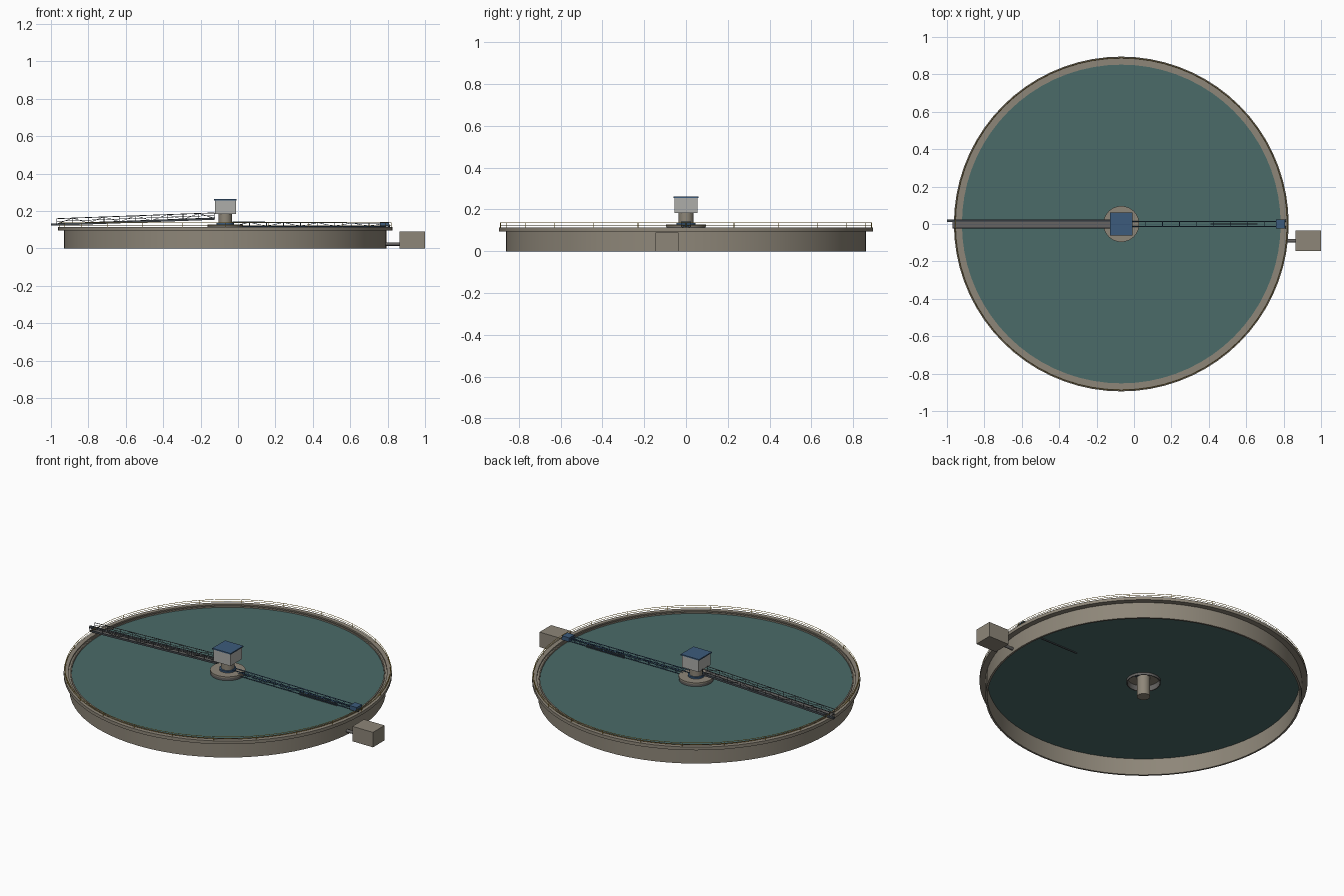
import bpy, bmesh, math
from mathutils import Vector

if "Cube" in bpy.data.objects:
    bpy.data.objects.remove(bpy.data.objects["Cube"])

CX = -0.068   # tank axis


def mat(name, r, g, b):
    m = bpy.data.materials.new(name)
    m.diffuse_color = (r, g, b, 1)
    m.use_nodes = True
    m.node_tree.nodes["Principled BSDF"].inputs["Base Color"].default_value = m.diffuse_color
    return m


CONCRETE = mat("concrete", 0.27, 0.24, 0.19)
WATER = mat("water", 0.07, 0.145, 0.14)
BLUE = mat("machine_blue", 0.045, 0.105, 0.2)
PANEL = mat("cabin_grey", 0.42, 0.42, 0.4)
STEEL = mat("dark_steel", 0.06, 0.07, 0.08)
DECK = mat("deck_grey", 0.13, 0.125, 0.12)
YELLOW = mat("rail_yellow", 0.55, 0.34, 0.03)


def finish(name, bm, m, smooth=False):
    bmesh.ops.recalc_face_normals(bm, faces=bm.faces)
    me = bpy.data.meshes.new(name)
    bm.to_mesh(me)
    bm.free()
    me.materials.append(m)
    ob = bpy.data.objects.new(name, me)
    bpy.context.collection.objects.link(ob)
    if smooth:
        bpy.ops.object.select_all(action='DESELECT')
        ob.select_set(True)
        bpy.context.view_layer.objects.active = ob
        bpy.ops.object.shade_smooth_by_angle(angle=math.radians(35))
    return ob


def add_box(bm, x0, x1, y0, y1, z0, z1, slope=0.0):
    # slope raises the x1 end
    r = bmesh.ops.create_cube(bm, size=1)
    for v in r['verts']:
        t = v.co.x + 0.5
        v.co = (x0 + (x1 - x0) * t, y0 + (y1 - y0) * (v.co.y + 0.5),
                z0 + (z1 - z0) * (v.co.z + 0.5) + slope * t)


def box(name, m, *dims, slope=0.0):
    bm = bmesh.new()
    add_box(bm, *dims, slope=slope)
    return finish(name, bm, m)


def add_bar(bm, a, b, r, sides=4):
    a, b = Vector(a), Vector(b)
    d = b - a
    res = bmesh.ops.create_cone(bm, cap_ends=True, segments=sides, radius1=r, radius2=r, depth=d.length)
    q = d.to_track_quat('Z', 'Y')
    for v in res['verts']:
        v.co = q @ v.co + (a + b) / 2


def lathe(name, m, profile, seg, closed=True):
    # revolve (radius, z) points about the tank axis
    bm = bmesh.new()
    rings = []
    for i in range(seg):
        a = 2 * math.pi * i / seg
        rings.append([bm.verts.new((CX + r * math.cos(a), r * math.sin(a), z)) for r, z in profile])
    n = len(profile)
    for i in range(seg):
        p, q = rings[i], rings[(i + 1) % seg]
        for j in range(n if closed else n - 1):
            k = (j + 1) % n
            bm.faces.new((p[j], q[j], q[k], p[k]))
    return finish(name, bm, m, True)


# Tank wall with overhanging rim and shallow gutter
lathe("tank_wall", CONCRETE, [(0.863, 0), (0.863, 0.095), (0.895, 0.095), (0.895, 0.114),
                              (0.869, 0.114), (0.869, 0.106), (0.859, 0.106), (0.859, 0.112),
                              (0.852, 0.112), (0.852, 0)], 72)
# Water surface, open around the centre well
lathe("water", WATER, [(0.853, 0.104), (0.09, 0.104), (0.09, 0.1), (0.853, 0.1)], 72)

# Centre well, column and slew ring
lathe("centre_well", DECK, [(0.094, 0.085), (0.094, 0.122), (0.089, 0.122), (0.089, 0.085)], 40)
lathe("well_cover", CONCRETE, [(0.096, 0.119), (0.096, 0.128), (0.036, 0.128), (0.036, 0.119)], 40)
lathe("centre_column", CONCRETE, [(0.0005, 0), (0.036, 0), (0.036, 0.186), (0.0005, 0.186)], 32)
lathe("slew_ring", BLUE, [(0.046, 0.128), (0.046, 0.138), (0.03, 0.138), (0.03, 0.128)], 32)

# Drive cabin
box("cabin", PANEL, CX - 0.056, CX + 0.056, -0.056, 0.056, 0.184, 0.256)
box("cabin_roof", BLUE, CX - 0.061, CX + 0.061, -0.061, 0.061, 0.256, 0.263)

# Rim railing: posts and two rails
bm = bmesh.new()
N, R = 24, 0.888


def rim(i, z, n=N):
    a = 2 * math.pi * i / n
    return (CX + R * math.cos(a), R * math.sin(a), z)


for i in range(N):
    add_bar(bm, rim(i, 0.113), rim(i, 0.137), 0.0016)
for i in range(N * 3):
    for z in (0.125, 0.136):
        add_bar(bm, rim(i, z, N * 3), rim(i + 1, z, N * 3), 0.0014)
finish("rim_railing", bm, YELLOW)

# Fixed sloping access bridge
X0, X1, RISE = -0.97, -0.125, 0.031
box("bridge_deck", DECK, X0, X1, -0.021, 0.021, 0.125, 0.131, slope=RISE)
bm = bmesh.new()
add_box(bm, -1.0, X1, 0.012, 0.025, 0.122, 0.133, slope=RISE + 0.001)
add_box(bm, X0, X1, -0.025, -0.02, 0.122, 0.133, slope=RISE)
finish("bridge_girders", bm, STEEL)
bm = bmesh.new()
PANELS = 10
for y in (-0.0225, 0.0225):
    def pt(i, h):
        t = i / PANELS
        return (X0 + (X1 - X0) * t, y, 0.13 + RISE * t + h)
    for i in range(PANELS + 1):
        add_bar(bm, pt(i, 0), pt(i, 0.029), 0.0016)
        if i < PANELS:
            add_bar(bm, pt(i, 0.029 * (i % 2)), pt(i + 1, 0.029 * ((i + 1) % 2)), 0.0013)
    add_bar(bm, pt(0, 0.029), pt(PANELS, 0.029), 0.002)
    add_bar(bm, pt(0, 0.015), pt(PANELS, 0.015), 0.0013)
finish("bridge_railing", bm, STEEL)

# Rotating truss arm: four chords with bracing
bm = bmesh.new()
A0, A1, PANELS, W = -0.03, 0.79, 9, 0.0135


def arm(i, y, top):
    t = i / PANELS
    return (A0 + (A1 - A0) * t, y, 0.141 - 0.005 * t if top else 0.117)


for y in (-W, W):
    for top in (0, 1):
        add_bar(bm, arm(0, y, top), arm(PANELS, y, top), 0.0026)
    for i in range(PANELS + 1):
        add_bar(bm, arm(i, y, 0), arm(i, y, 1), 0.0018)
        if i < PANELS:
            add_bar(bm, arm(i, y, i % 2), arm(i + 1, y, (i + 1) % 2), 0.0016)
for i in range(PANELS + 1):
    for top in (0, 1):
        add_bar(bm, arm(i, -W, top), arm(i, W, top), 0.0016)
finish("rotating_arm", bm, BLUE)

# Skimmer blade, end carriage and wheels on the rim
box("skimmer_blade", STEEL, 0.41, 0.66, -0.003, 0.003, 0.094, 0.118)
box("end_carriage", BLUE, 0.76, 0.808, -0.025, 0.025, 0.117, 0.142)
bm = bmesh.new()
for y in (-0.017, 0.017):
    add_bar(bm, (0.803, y, 0.121), (0.814, y, 0.121), 0.007, 16)
finish("carriage_wheels", bm, STEEL)

# Outlet chamber and pipe
box("outlet_chamber", CONCRETE, 0.863, 1.0, -0.145, -0.035, 0, 0.09)
bm = bmesh.new()
add_bar(bm, (0.77, -0.09, 0.023), (0.87, -0.09, 0.023), 0.009, 16)
finish("outlet_pipe", bm, DECK, True)
